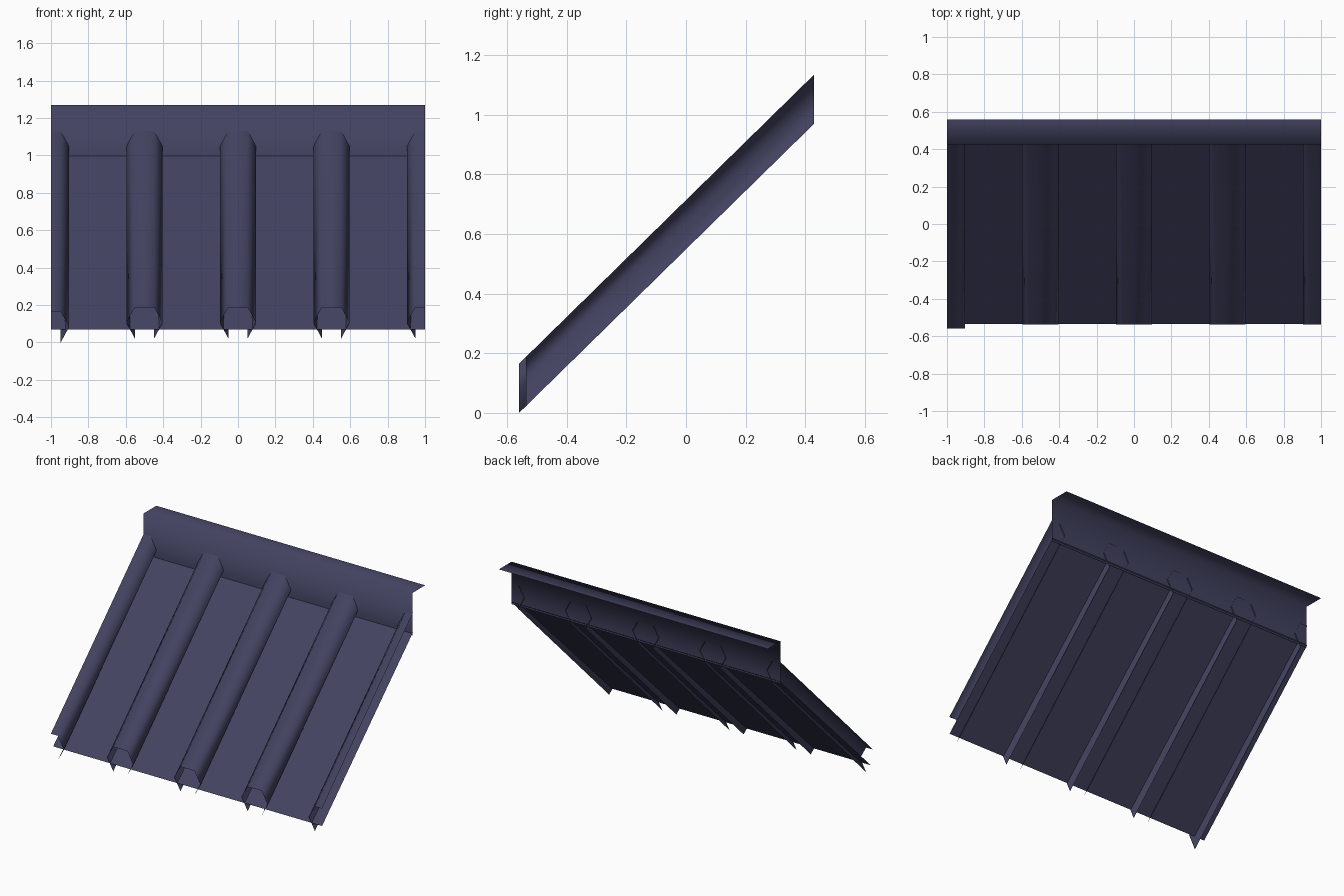
import bpy

if "Cube" in bpy.data.objects:
    bpy.data.objects.remove(bpy.data.objects["Cube"])

mat = bpy.data.materials.new("slate_metal")
mat.diffuse_color = (0.055, 0.055, 0.118, 1)
mat.use_nodes = True
mat.node_tree.nodes["Principled BSDF"].inputs["Base Color"].default_value = mat.diffuse_color


def sheet(name, verts, faces, smooth=False):
    me = bpy.data.meshes.new(name)
    me.from_pydata(verts, [], faces)
    me.materials.append(mat)
    for p in me.polygons:
        p.use_smooth = smooth
    ob = bpy.data.objects.new(name, me)
    bpy.context.collection.objects.link(ob)
    return ob


def loft(name, start, end, smooth=False):
    # bridge two open outlines with quads
    n = len(start)
    faces = [(i, n + i, n + i + 1, i + 1) for i in range(n - 1)]
    return sheet(name, start + end, faces, smooth)


Y_BACK, Z_BACK = 0.43, 0.97
SLOPE = 0.97 / 0.99

# sloping roof panel
loft("roof_panel",
     [(1, -0.535, 0.07), (-1, -0.535, 0.07)],
     [(1, Y_BACK, 1.002), (-1, Y_BACK, 1.002)])

# hexagonal ribs, open underneath; the outer two are halves
HALF = [(0, 0.165), (0.052, 0.165), (0.097, 0.083), (0.052, 0)]
FULL = [(-x, z) for x, z in HALF[:0:-1]] + HALF[1:]


def rib(name, x0, profile, y_front):
    z_front = Z_BACK + (y_front - Y_BACK) * SLOPE
    loft(name,
         [(x0 + x, y_front, z_front + z) for x, z in profile],
         [(x0 + x, Y_BACK, Z_BACK + z) for x, z in profile], True)


for i, x in enumerate((-0.5, 0, 0.5)):
    rib(f"rib_{i + 1}", x, FULL, -0.537)
rib("left_edge_rib", -1, HALF, -0.56)
rib("right_edge_rib", 1, [(-x, z) for x, z in HALF[::-1]], -0.537)

# ridge flashing: upright sheet with a flange folded backwards
ridge = [(0.425, 0.985), (0.425, 1.27), (0.56, 1.27)]
loft("ridge_flashing",
     [(-1, y, z) for y, z in ridge],
     [(1, y, z) for y, z in ridge], True)
